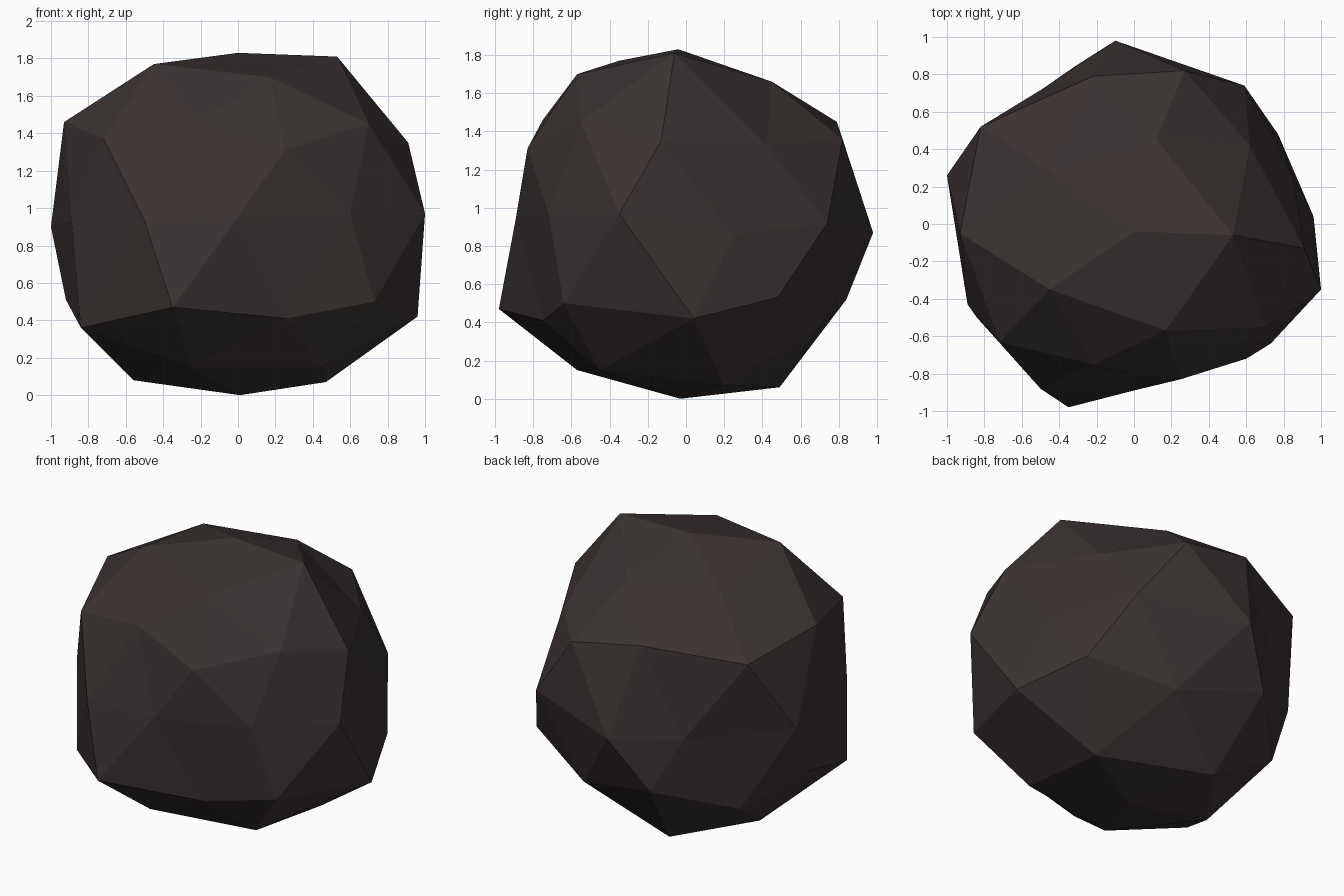
import bpy
import bmesh
from mathutils import Vector

# Where each knob of the rough stone sits, ring by ring from top to bottom
RINGS = [
    # crown and its five neighbours
    [(0, -.04, 1.83), (.17, -.57, 1.70), (-.45, -.35, 1.77),
     (-.45, .28, 1.68), (.12, .45, 1.66), (.53, -.06, 1.81)],
    # shoulder
    [(.70, -.55, 1.45), (-.22, -.75, 1.46), (-.93, -.05, 1.46),
     (-.22, .79, 1.45), (.62, .42, 1.33), (.25, -.83, 1.31),
     (-.72, -.63, 1.37), (-.82, .52, 1.38), (.27, .82, 1.36), (.91, -.13, 1.35)],
    # waist
    [(.60, -.72, .97), (0, -.89, .95), (-.50, -.88, .93), (-.89, -.43, .93),
     (-1, .26, .90), (-.485, .725, .865), (-.10, .98, .87), (.59, .74, .92),
     (.85, .25, .86), (1, -.35, .97)],
    # lower flank
    [(.26, -.75, .41), (-.84, -.50, .36), (-.715, .45, .363), (.26, .71, .385),
     (.96, .04, .42), (.73, -.64, .50), (-.35, -.98, .47), (-.92, .03, .51),
     (-.32, .84, .52), (.77, .48, .53)],
    # underside
    [(.45, -.45, .15), (-.25, -.57, .15), (-.56, .02, .08),
     (-.22, .49, .06), (.47, .20, .07), (.01, -.03, 0)],
]
knobs = [Vector(p) for ring in RINGS for p in ring]
centre = Vector((0, 0, .92))

# Stone: a faceted icosphere whose corners are pulled to the closest knob
bm = bmesh.new()
bmesh.ops.create_icosphere(bm, subdivisions=2, radius=.95)
for v in bm.verts:
    target = v.co + centre
    v.co = min(knobs, key=lambda k: (k - target).length)
bmesh.ops.recalc_face_normals(bm, faces=bm.faces)

mesh = bpy.data.meshes.new("stone")
bm.to_mesh(mesh)
bm.free()
stone = bpy.data.objects.new("stone", mesh)
bpy.context.collection.objects.link(stone)

# One dark brown-grey colour
mat = bpy.data.materials.new("dark brown grey")
mat.diffuse_color = (.042, .032, .031, 1)
mesh.materials.append(mat)
